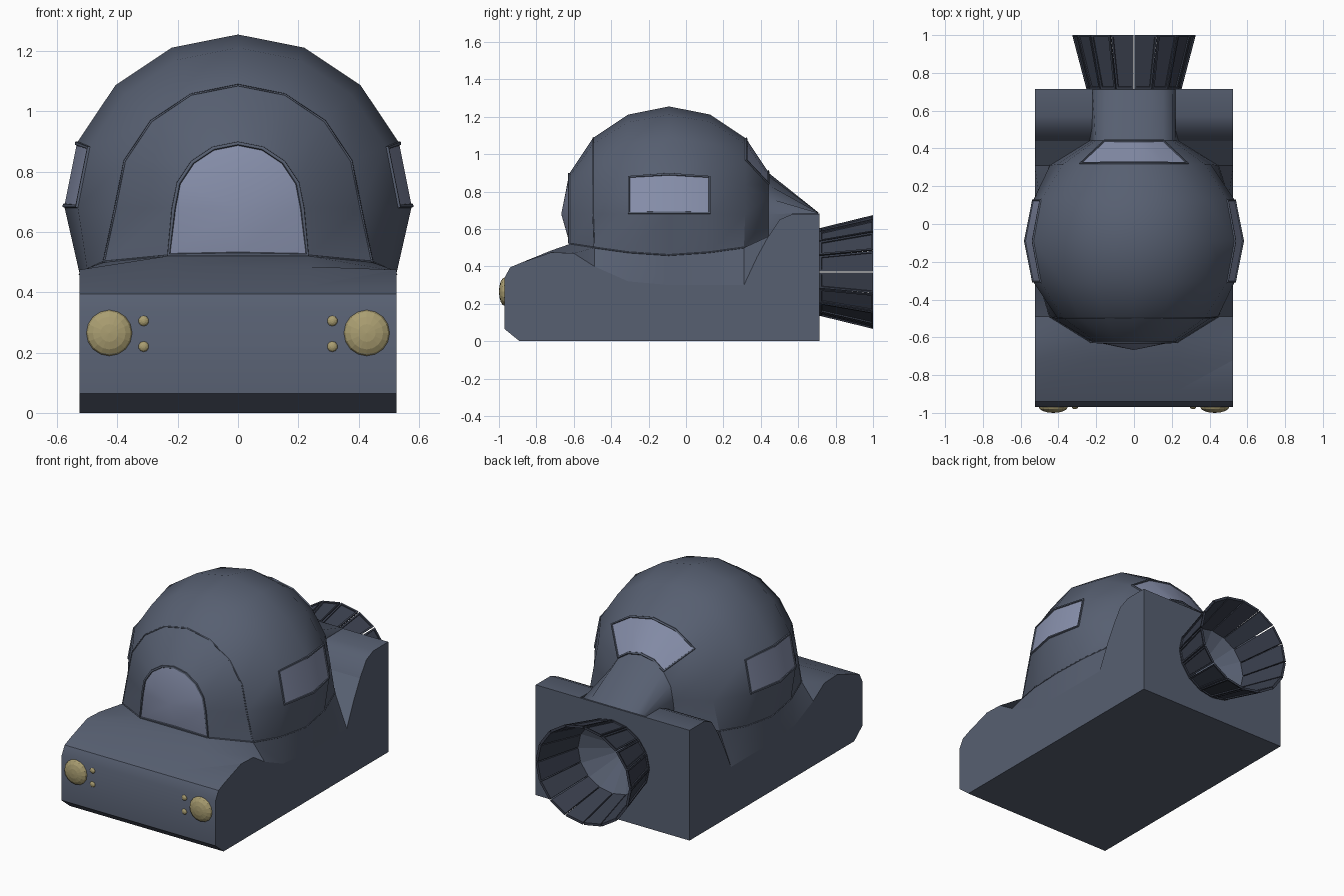
import bpy, bmesh, math
from mathutils import Vector

if "Cube" in bpy.data.objects:
    bpy.data.objects.remove(bpy.data.objects["Cube"])


def material(name, rgb):
    m = bpy.data.materials.new(name)
    m.diffuse_color = (*rgb, 1)
    m.use_nodes = True
    m.node_tree.nodes["Principled BSDF"].inputs["Base Color"].default_value = m.diffuse_color
    return m


HULL = material("slate_hull", (0.095, 0.115, 0.165))
GLASS = material("pale_glass", (0.25, 0.285, 0.42))
DARK = material("dark_metal", (0.042, 0.050, 0.075))
LAMP = material("brass_lamp", (0.40, 0.34, 0.165))


def finish(bm, name, mats, smooth=None):
    me = bpy.data.meshes.new(name)
    bm.to_mesh(me)
    bm.free()
    ob = bpy.data.objects.new(name, me)
    bpy.context.collection.objects.link(ob)
    for m in mats:
        me.materials.append(m)
    if smooth:
        bpy.ops.object.select_all(action='DESELECT')
        ob.select_set(True)
        bpy.context.view_layer.objects.active = ob
        bpy.ops.object.shade_smooth_by_angle(angle=math.radians(smooth))
    return ob


def loft(bm, rows):
    """Quads between successive rows of points."""
    vs = [[bm.verts.new(p) for p in row] for row in rows]
    for i in range(len(vs) - 1):
        for k in range(len(vs[i]) - 1):
            f = bm.faces.new((vs[i][k], vs[i][k + 1], vs[i + 1][k + 1], vs[i + 1][k]))
            f.material_index = 0


def face_out(bm, ref):
    """Merge seams and point an open shell's normals away from ref."""
    bmesh.ops.remove_doubles(bm, verts=bm.verts, dist=1e-4)
    bmesh.ops.recalc_face_normals(bm, faces=bm.faces)
    ref = Vector(ref)
    if sum(f.normal.dot(f.calc_center_median() - ref) * f.calc_area() for f in bm.faces) < 0:
        bmesh.ops.reverse_faces(bm, faces=bm.faces)


W = 0.525                       # half width of the hull
CY, CZ, R = -0.09, 0.68, 0.575  # cabin sphere

# Hull: side profile extruded across the width
profile = [(-0.89, 0), (0.715, 0), (0.715, 0.68), (0.57, 0.68), (0.50, 0.65), (0.44, 0.56),
           (0.38, 0.45), (0.31, 0.30), (-0.09, 0.30), (-0.31, 0.32), (-0.49, 0.40),
           (-0.60, 0.47), (-0.72, 0.475), (-0.88, 0.42), (-0.94, 0.395), (-0.97, 0.34), (-0.97, 0.065)]
bm = bmesh.new()
face = bm.faces.new([bm.verts.new((-W, y, z)) for y, z in profile])
ext = bmesh.ops.extrude_face_region(bm, geom=[face])
bmesh.ops.translate(bm, vec=(2 * W, 0, 0), verts=[g for g in ext["geom"] if isinstance(g, bmesh.types.BMVert)])
bmesh.ops.recalc_face_normals(bm, faces=bm.faces)
hull = finish(bm, "hull", [HULL], 35)

# Exhaust recess: shallow cone cut into the rear wall
bpy.ops.mesh.primitive_cone_add(vertices=16, radius1=0.24, radius2=0, depth=0.16,
                                location=(0, 0.64, 0.37), rotation=(math.pi / 2, 0, 0))
cutter = bpy.context.object
cutter.name = "recess_cutter"
cutter.hide_render = True
cutter.hide_viewport = True
cutter.data.materials.append(HULL)
cut = hull.modifiers.new("recess", 'BOOLEAN')
cut.operation, cut.solver, cut.object = 'DIFFERENCE', 'EXACT', cutter

# Cabin: half sphere with its axis along y, flared down to a base line
base = [(0, -0.62, 0.52), (0.235, -0.62, 0.52), (0.445, -0.49, 0.50), (0.50, -0.31, 0.475),
        (W, CY, 0.46), (0.50, 0.13, 0.475), (0.445, 0.31, 0.50), (0.235, 0.44, 0.56), (0, 0.44, 0.56)]


def ring(i):
    a = math.pi * i / 8
    r, y = R * math.sin(a), CY - R * math.cos(a)
    arc = [(r * math.cos(math.pi * j / 8), y, CZ + r * math.sin(math.pi * j / 8)) for j in range(9)]
    x, by, bz = base[i]
    return [(x, by, bz)] + arc + [(-x, by, bz)]


def window_group(i, k):
    if i == 0:
        return "front"
    if i in (3, 4) and k in (1, 8):
        return "side%d" % k
    if i == 6 and 3 <= k <= 6:
        return "rear"


bm = bmesh.new()
loft(bm, [ring(i) for i in range(9)])
bm.faces.ensure_lookup_table()
tag = bm.faces.layers.int.new("window")
names = ["front", "side1", "side8", "rear"]
for n, f in enumerate(bm.faces):
    g = window_group(n // 10, n % 10)
    f[tag] = names.index(g) + 1 if g else 0
face_out(bm, (0, CY, 0.5))
for g in range(1, 5):
    faces = [f for f in bm.faces if f[tag] == g]
    # raised frame, then glass set back inside it
    bmesh.ops.inset_region(bm, faces=faces, thickness=0.002, depth=0.008, use_boundary=True)
    bmesh.ops.inset_region(bm, faces=faces, thickness=0.010, depth=0, use_boundary=True)
    bmesh.ops.inset_region(bm, faces=faces, thickness=0.002, depth=-0.006, use_boundary=True)
    for f in faces:
        f.material_index = 1
    for f in bm.faces:
        if f not in faces and f[tag] == g:
            f[tag] = 0
finish(bm, "cabin", [HULL, GLASS], 30)

# Deck: hood rising to the windscreen, and skirt joining cabin to hull
bm = bmesh.new()
loft(bm, [[(-W, -0.88, 0.42), (-0.235, -0.88, 0.42), (0.235, -0.88, 0.42), (W, -0.88, 0.42)],
          [(-W, -0.72, 0.475), (-0.235, -0.72, 0.485), (0.235, -0.72, 0.485), (W, -0.72, 0.475)],
          [(-W, -0.60, 0.47), (-0.235, -0.62, 0.52), (0.235, -0.62, 0.52), (W, -0.60, 0.47)]])
foot = [(-0.60, 0.47), (-0.49, 0.40), (-0.31, 0.32), (CY, 0.30), (0.13, 0.30), (0.31, 0.30), (0.44, 0.56)]
for s in (-1, 1):
    loft(bm, [[(s * x, y, z) for x, y, z in base[1:8]], [(s * W, y, z) for y, z in foot]])
face_out(bm, (0, -0.1, -0.3))
finish(bm, "deck_and_skirt", [HULL], 40)

# Fairing: arch behind the cabin flattening onto the rear deck
arch = ring(7)
end = [(0.21, 0.57, 0.682)] + [(p[0], 0.713, 0.684) for p in arch[1:-1]] + [(-0.21, 0.57, 0.682)]
bm = bmesh.new()
loft(bm, [arch, end])
face_out(bm, (0, 0.5, 0.4))
finish(bm, "rear_fairing", [HULL], 40)


# Seams: thin beads around the canopy front and along the cabin base
def bead(name, pts, radius=0.004):
    cu = bpy.data.curves.new(name, 'CURVE')
    cu.dimensions = '3D'
    cu.bevel_depth, cu.bevel_resolution = radius, 0
    sp = cu.splines.new('POLY')
    sp.points.add(len(pts) - 1)
    for q, p in zip(sp.points, pts):
        q.co = (*p, 1)
    cu.materials.append(HULL)
    bpy.context.collection.objects.link(bpy.data.objects.new(name, cu))


bead("canopy_seam", ring(2))
for s, side in ((-1, "left"), (1, "right")):
    bead("base_seam_" + side, [(s * x, y, z) for x, y, z in base[1:7]])

# Exhaust nozzle: ring of separate framed petals flaring to the rear
bm = bmesh.new()
N = 16
for n in range(N):
    a0 = 2 * math.pi * (n + 0.03) / N
    a1 = 2 * math.pi * (n + 0.97) / N
    pts = []
    for dr in (0, -0.016):
        for y, r in ((0.715, 0.252), (1.0, 0.327)):
            for a in ((a0, a1) if y < 0.8 else (a1, a0)):
                pts.append(bm.verts.new(((r + dr) * math.cos(a), y, 0.37 + 0.93 * (r + dr) * math.sin(a))))
    o, i = pts[:4], pts[4:]
    faces = [bm.faces.new(o), bm.faces.new(i[::-1])]
    for k in range(4):
        faces.append(bm.faces.new((o[k], i[k], i[(k + 1) % 4], o[(k + 1) % 4])))
    bmesh.ops.recalc_face_normals(bm, faces=faces)
    bmesh.ops.inset_individual(bm, faces=[faces[0]], thickness=0.014, depth=0)
    bmesh.ops.inset_individual(bm, faces=[faces[0]], thickness=0.002, depth=-0.007)
finish(bm, "exhaust_nozzle", [DARK])


# Lamps: flattened domes on the nose
def lamp(name, x, z, r, depth, seg):
    bpy.ops.mesh.primitive_uv_sphere_add(segments=seg, ring_count=8, radius=1,
                                         location=(x, -0.968, z), rotation=(math.pi / 2, 0, 0))
    ob = bpy.context.object
    ob.name = name
    ob.scale = (r, r, depth)
    ob.data.materials.append(LAMP)


for s, side in ((-1, "left"), (1, "right")):
    lamp("headlamp_" + side, s * 0.427, 0.265, 0.077, 0.032, 16)
    for z, level in ((0.305, "upper"), (0.22, "lower")):
        lamp("marker_lamp_%s_%s" % (level, side), s * 0.313, z, 0.018, 0.012, 10)
